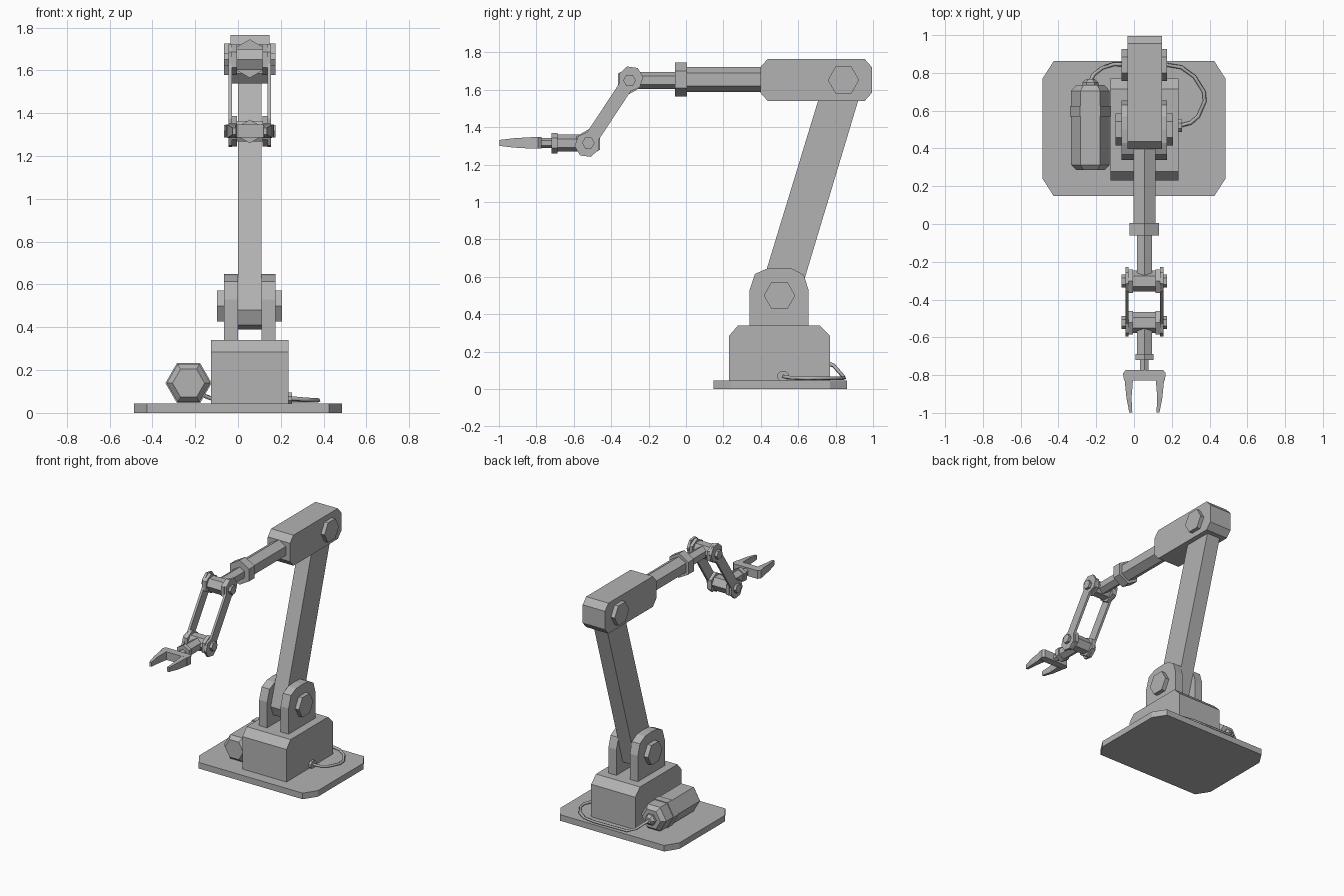
import bpy, bmesh, math
from mathutils import Vector

if "Cube" in bpy.data.objects:
    bpy.data.objects.remove(bpy.data.objects["Cube"], do_unlink=True)

grey = bpy.data.materials.new("plain grey")
grey.use_nodes = True
GREY = (0.45, 0.45, 0.45, 1)
grey.diffuse_color = GREY
grey.node_tree.nodes["Principled BSDF"].inputs["Base Color"].default_value = GREY

CX = 0.055  # centre line of the arm


def loft(name, loops):
    """Join equal-length loops of 3D points into a closed solid."""
    bm = bmesh.new()
    rings = [[bm.verts.new(p) for p in loop] for loop in loops]
    for a, b in zip(rings, rings[1:]):
        for i in range(len(a)):
            j = (i + 1) % len(a)
            bm.faces.new((a[i], a[j], b[j], b[i]))
    bm.faces.new(rings[0][::-1])
    bm.faces.new(rings[-1])
    bmesh.ops.recalc_face_normals(bm, faces=bm.faces[:])
    mesh = bpy.data.meshes.new(name)
    bm.to_mesh(mesh)
    bm.free()
    mesh.materials.append(grey)
    ob = bpy.data.objects.new(name, mesh)
    bpy.context.collection.objects.link(ob)
    return ob


def side_prism(name, profile, x0, x1):
    """Extrude a (y, z) profile along x."""
    return loft(name, [[(x, y, z) for y, z in profile] for x in (x0, x1)])


def flat_prism(name, profile, z0, z1):
    """Extrude an (x, y) profile along z."""
    return loft(name, [[(x, y, z) for x, y in profile] for z in (z0, z1)])


def hexagon(r, start=0.0, sides=6):
    step = math.tau / sides
    return [(r * math.cos(start + i * step), r * math.sin(start + i * step)) for i in range(sides)]


def hex_pin(name, y, z, r, x0, x1, start=0.0, sides=6):
    return side_prism(name, [(y + a, z + b) for a, b in hexagon(r, start, sides)], x0, x1)


def hex_rod(name, x, z, steps, start=0.0):
    """Stepped hexagonal rod along y from (y, radius) pairs."""
    return loft(name, [[(x + a, y, z + b) for a, b in hexagon(r, start)] for y, r in steps])


def chamfered(u0, u1, v0, v1, cu, cv):
    return [(u0 + cu, v0), (u1 - cu, v0), (u1, v0 + cv), (u1, v1 - cv),
            (u1 - cu, v1), (u0 + cu, v1), (u0, v1 - cv), (u0, v0 + cv)]


# Base plate and body
flat_prism("base_plate", chamfered(-0.485, 0.485, 0.148, 0.862, 0.06, 0.093), 0, 0.045)
side_prism("base_body", [(0.23, 0.04), (0.77, 0.04), (0.77, 0.285), (0.715, 0.34),
                         (0.278, 0.34), (0.23, 0.285)], -0.125, 0.235)

# Shoulder clevis and pin
cheek = [(0.34, 0.33), (0.34, 0.53), (0.368, 0.615), (0.43, 0.643), (0.50, 0.648),
         (0.57, 0.643), (0.63, 0.61), (0.655, 0.53), (0.655, 0.33)]
for side, x in (("right", -0.065), ("left", 0.11)):
    side_prism("shoulder_cheek_" + side, cheek, x, x + 0.065)
hex_pin("shoulder_pin", 0.50, 0.50, 0.084, -0.098, 0.206)

# Lower arm
side_prism("lower_arm", [(0.382, 0.48), (0.41, 0.41), (0.50, 0.39), (0.58, 0.41),
                         (0.938, 1.60), (0.724, 1.60)], 0, 0.11)

# Elbow housing and pin
side_prism("elbow_housing", chamfered(0.397, 0.995, 1.54, 1.765, 0.04, 0.045), -0.035, 0.147)
hex_pin("elbow_pin", 0.842, 1.652, 0.084, -0.066, 0.176)

# Forearm
UP = math.pi / 2
hex_rod("forearm_thick", CX, 1.655, [(0.41, 0.067), (-0.03, 0.067)], UP)
hex_rod("forearm_collar", CX, 1.655, [(0.005, 0.09), (-0.06, 0.09)], UP)
hex_rod("forearm_thin", CX, 1.65, [(-0.05, 0.045), (-0.28, 0.045)], UP)

# Twin wrist links with pivots at both ends
TOP, LOW = Vector((-0.302, 1.65)), Vector((-0.522, 1.316))
along = (TOP - LOW).normalized()
across = Vector((along.y, -along.x))
end = [(-0.037, 0.045), (-0.066, 0), (-0.052, -0.055), (0, -0.08),
       (0.052, -0.055), (0.066, 0), (0.037, 0.045)]
link = [LOW + across * a + along * b for a, b in end]
link += [TOP - across * a - along * b for a, b in end]
for side, s in (("right", -1), ("left", 1)):
    side_prism("wrist_link_" + side, link, CX + s * 0.083, CX + s * 0.1)
    for tag, p in (("upper", TOP), ("lower", LOW)):
        hex_pin(f"{tag}_pivot_flange_{side}", p.x, p.y, 0.072,
                CX + s * 0.06, CX + s * 0.085, UP)
        hex_pin(f"{tag}_pivot_nut_{side}", p.x, p.y, 0.034, CX + s * 0.09, CX + s * 0.12)
for tag, p in (("upper", TOP), ("lower", LOW)):
    hex_pin(tag + "_pivot_hub", p.x, p.y, 0.056, CX - 0.07, CX + 0.07)

# Wrist
hex_rod("wrist_shaft", CX, 1.315, [(-0.53, 0.045), (-0.695, 0.045)], UP)
hex_rod("wrist_collar", CX, 1.315, [(-0.688, 0.055), (-0.72, 0.055)], UP)
hex_rod("wrist_neck", CX, 1.315, [(-0.71, 0.026), (-0.79, 0.026)], UP)

# Gripper
flat_prism("gripper_palm", [(CX + a, b) for a, b in
           [(-0.098, -0.772), (0.098, -0.772), (0.113, -0.79), (0.108, -0.828), (-0.108, -0.828),
            (-0.113, -0.79)]], 1.287, 1.347)
for side, s in (("right", -1), ("left", 1)):
    sections = [(-0.82, 0.06, 0.105, 0.031), (-0.92, 0.068, 0.095, 0.025), (-0.998, 0.064, 0.08, 0.016)]
    loft("gripper_finger_" + side, [[(CX + s * a, y, 1.316 + h), (CX + s * b, y, 1.316 + h),
                                     (CX + s * b, y, 1.316 - h), (CX + s * a, y, 1.316 - h)]
                                    for y, a, b, h in sections])

# Motor
MX, MZ = -0.231, 0.139
hex_rod("motor_body", MX, MZ, [(0.285, 0.075), (0.312, 0.102), (0.705, 0.102), (0.735, 0.075)])
hex_rod("motor_band", MX, MZ, [(0.57, 0.108), (0.625, 0.108)])
hex_rod("motor_cap", MX, MZ, [(0.73, 0.042), (0.75, 0.042), (0.768, 0.022)])

# Cable from the motor round the back to a socket
side_prism("cable_socket", chamfered(0.488, 0.552, 0.04, 0.095, 0.018, 0.018), 0.23, 0.253)
curve = bpy.data.curves.new("cable", "CURVE")
curve.dimensions = "3D"
curve.bevel_depth = 0.011
curve.bevel_resolution = 0
curve.use_fill_caps = True
path = [(MX, 0.755, MZ), (-0.215, 0.79, 0.125), (-0.17, 0.825, 0.085), (-0.11, 0.845, 0.062),
        (0.16, 0.845, 0.058), (0.25, 0.83, 0.058), (0.32, 0.78, 0.058), (0.37, 0.70, 0.058),
        (0.375, 0.65, 0.058), (0.34, 0.57, 0.06), (0.30, 0.535, 0.063), (0.24, 0.52, 0.068)]
spline = curve.splines.new("POLY")
spline.points.add(len(path) - 1)
for point, co in zip(spline.points, path):
    point.co = (*co, 1)
curve.materials.append(grey)
bpy.context.collection.objects.link(bpy.data.objects.new("cable", curve))
